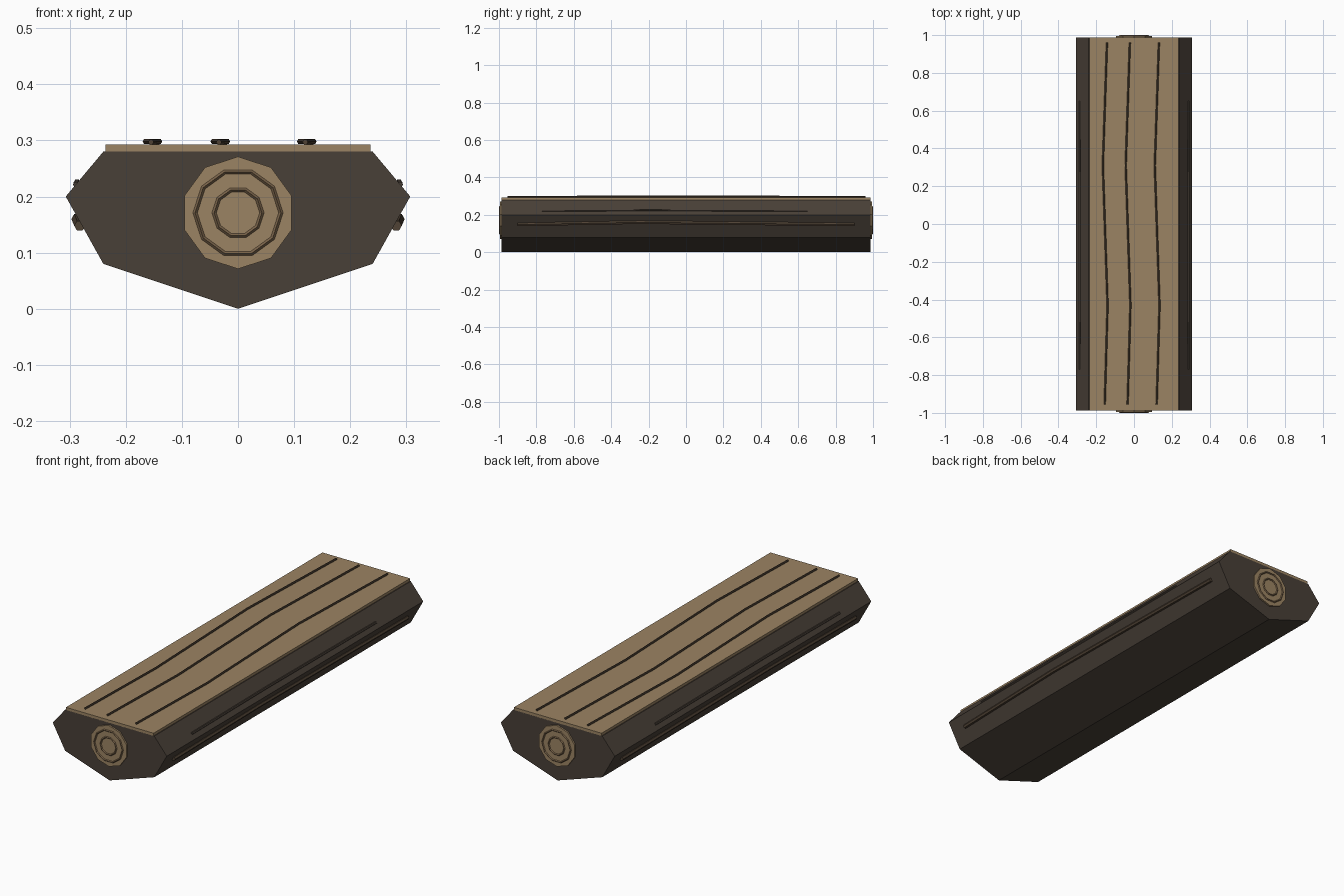
import bpy, bmesh, math
from mathutils import Vector

if "Cube" in bpy.data.objects:
    bpy.data.objects.remove(bpy.data.objects["Cube"])


def material(name, rgb):
    m = bpy.data.materials.new(name)
    m.diffuse_color = (*rgb, 1)
    m.use_nodes = True
    m.node_tree.nodes["Principled BSDF"].inputs["Base Color"].default_value = m.diffuse_color
    return m


BARK = material("bark", (0.065, 0.050, 0.038))
WOOD = material("cut_wood", (0.33, 0.23, 0.125))
RING = material("ring_wood", (0.20, 0.13, 0.07))
GRAIN = material("grain", (0.08, 0.055, 0.035))


def prism(name, profile, y0, y1, mat):
    """Extrude an (x, z) outline along y."""
    bm = bmesh.new()
    face = bm.faces.new([bm.verts.new((x, y0, z)) for x, z in profile])
    out = bmesh.ops.extrude_face_region(bm, geom=[face])
    bmesh.ops.translate(bm, vec=(0, y1 - y0, 0),
                        verts=[v for v in out["geom"] if isinstance(v, bmesh.types.BMVert)])
    bmesh.ops.recalc_face_normals(bm, faces=bm.faces)
    me = bpy.data.meshes.new(name)
    bm.to_mesh(me)
    bm.free()
    ob = bpy.data.objects.new(name, me)
    bpy.context.collection.objects.link(ob)
    me.materials.append(mat)
    return ob


def strand(name, points, radius, mat):
    """Thin faceted rod along a polyline."""
    cu = bpy.data.curves.new(name, "CURVE")
    cu.dimensions = "3D"
    cu.bevel_depth = radius
    cu.bevel_resolution = 1
    cu.use_fill_caps = True
    sp = cu.splines.new("POLY")
    sp.points.add(len(points) - 1)
    for p, co in zip(sp.points, points):
        p.co = (*co, 1)
    sp.use_smooth = False
    cu.materials.append(mat)
    ob = bpy.data.objects.new(name, cu)
    bpy.context.collection.objects.link(ob)


# Half log with a flat sawn top
half = [(0.24, 0.08), (0.307, 0.20), (0.24, 0.28)]
outline = [(0, 0)] + half + [(-x, z) for x, z in reversed(half)]
prism("log_body", outline, -0.987, 0.987, BARK)
prism("sawn_top", [(-0.236, 0.278), (0.236, 0.278), (0.236, 0.293), (-0.236, 0.293)],
      -0.987, 0.987, WOOD)

# Cut end discs with growth rings
CZ = 0.171
decagon = [(0.1 * math.sin(i * math.pi / 5), CZ + 0.1 * math.cos(i * math.pi / 5))
           for i in range(10)]
for side, s in (("front", -1), ("back", 1)):
    prism(side + "_end_disc", decagon, s * 0.98, s * 0.995, WOOD)
    for n, r in enumerate((0.0765, 0.0425)):
        bpy.ops.mesh.primitive_torus_add(
            major_segments=10, minor_segments=4, major_radius=r, minor_radius=0.004,
            location=(0, s * 0.996, CZ), rotation=(math.pi / 2, 0, 0))
        ob = bpy.context.object
        ob.name = f"{side}_growth_ring_{n + 1}"
        ob.data.materials.append(RING)

# Wavy grain strands on the top
for n, x in enumerate((-0.155, -0.034, 0.12)):
    strand(f"top_grain_{n + 1}",
           [(x, -0.955, 0.297), (x + 0.015, -0.43, 0.298),
            (x - 0.01, 0.31, 0.298), (x + 0.012, 0.96, 0.297)], 0.005, GRAIN)

# Bark ridges along both flanks
for side, s in (("left", -1), ("right", 1)):
    strand(side + "_lower_ridge",
           [(s * 0.282, -0.9, 0.148), (s * 0.287, -0.25, 0.160), (s * 0.282, 0.9, 0.148)],
           0.010, GRAIN)
    strand(side + "_upper_ridge",
           [(s * 0.288, -0.77, 0.221), (s * 0.287, -0.2, 0.225), (s * 0.288, 0.65, 0.221)],
           0.006, BARK)
